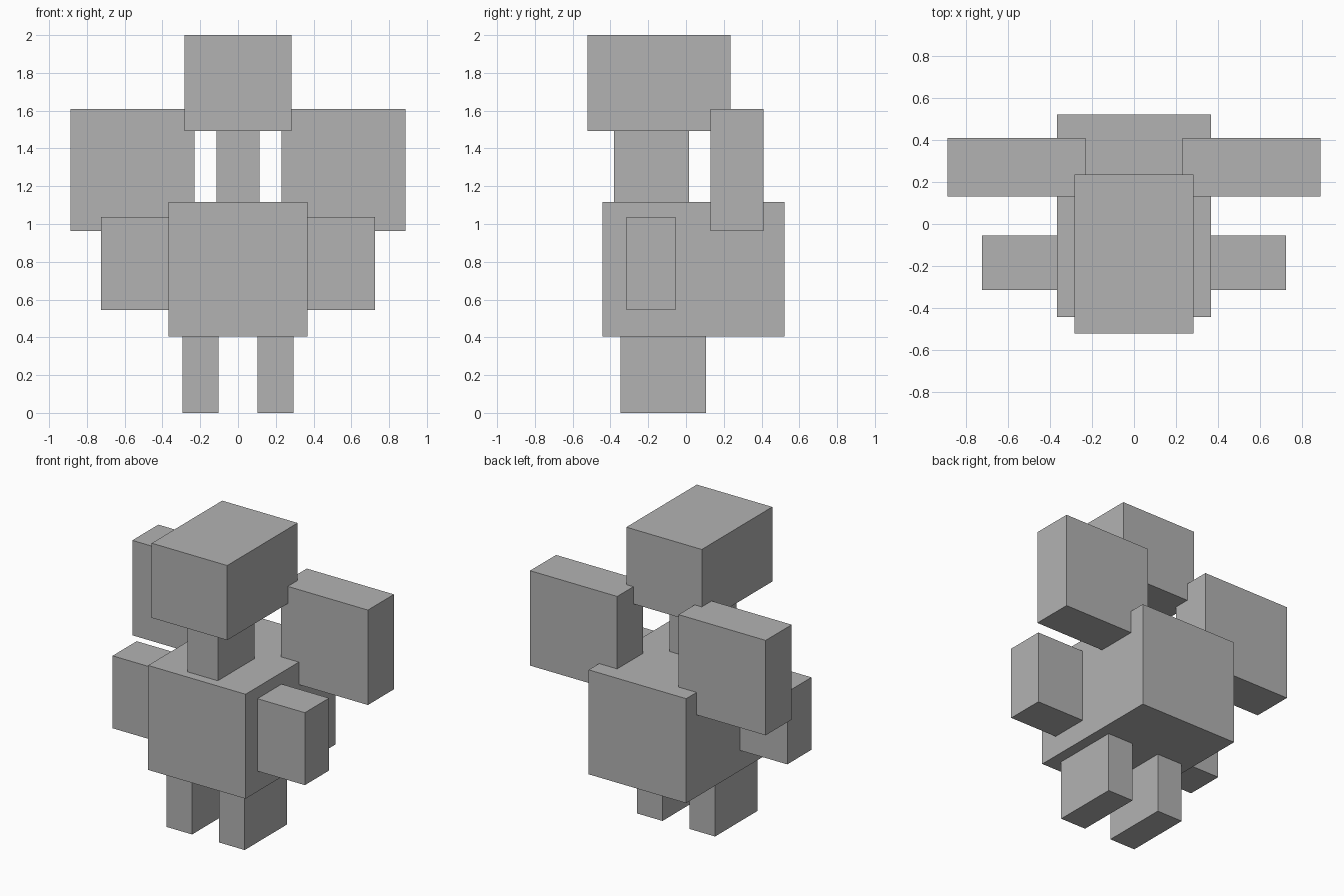
import bpy
from mathutils import Vector

cube = bpy.data.objects.get("Cube")
if cube:
    bpy.data.objects.remove(cube, do_unlink=True)

# One plain grey for the whole figure
grey = bpy.data.materials.new("plain_grey")
grey.use_nodes = True
colour = (0.45, 0.45, 0.45, 1)
grey.diffuse_color = colour
grey.node_tree.nodes["Principled BSDF"].inputs["Base Color"].default_value = colour


def box(name, x, y, z):
    """Add a block spanning the given (low, high) ranges."""
    low, high = (Vector(corner) for corner in zip(x, y, z))
    bpy.ops.mesh.primitive_cube_add(size=1, location=(low + high) / 2)
    block = bpy.context.object
    block.name = block.data.name = name
    block.scale = high - low
    bpy.ops.object.transform_apply(location=False, rotation=False, scale=True)
    block.data.materials.append(grey)


def pair(name, x, y, z):
    """Add a left block and its mirror on the right."""
    box("left_" + name, x, y, z)
    box("right_" + name, (-x[1], -x[0]), y, z)


# Central blocks
box("body", (-0.367, 0.367), (-0.443, 0.522), (0.405, 1.116))
box("neck", (-0.114, 0.114), (-0.38, 0.016), (1.116, 1.492))
box("head", (-0.284, 0.284), (-0.522, 0.236), (1.492, 2))

# Paired limbs and wings
pair("leg", (0.102, 0.294), (-0.348, 0.107), (0, 0.405))
pair("arm", (0.367, 0.724), (-0.315, -0.055), (0.544, 1.037))
pair("wing", (0.231, 0.887), (0.13, 0.41), (0.963, 1.609))
